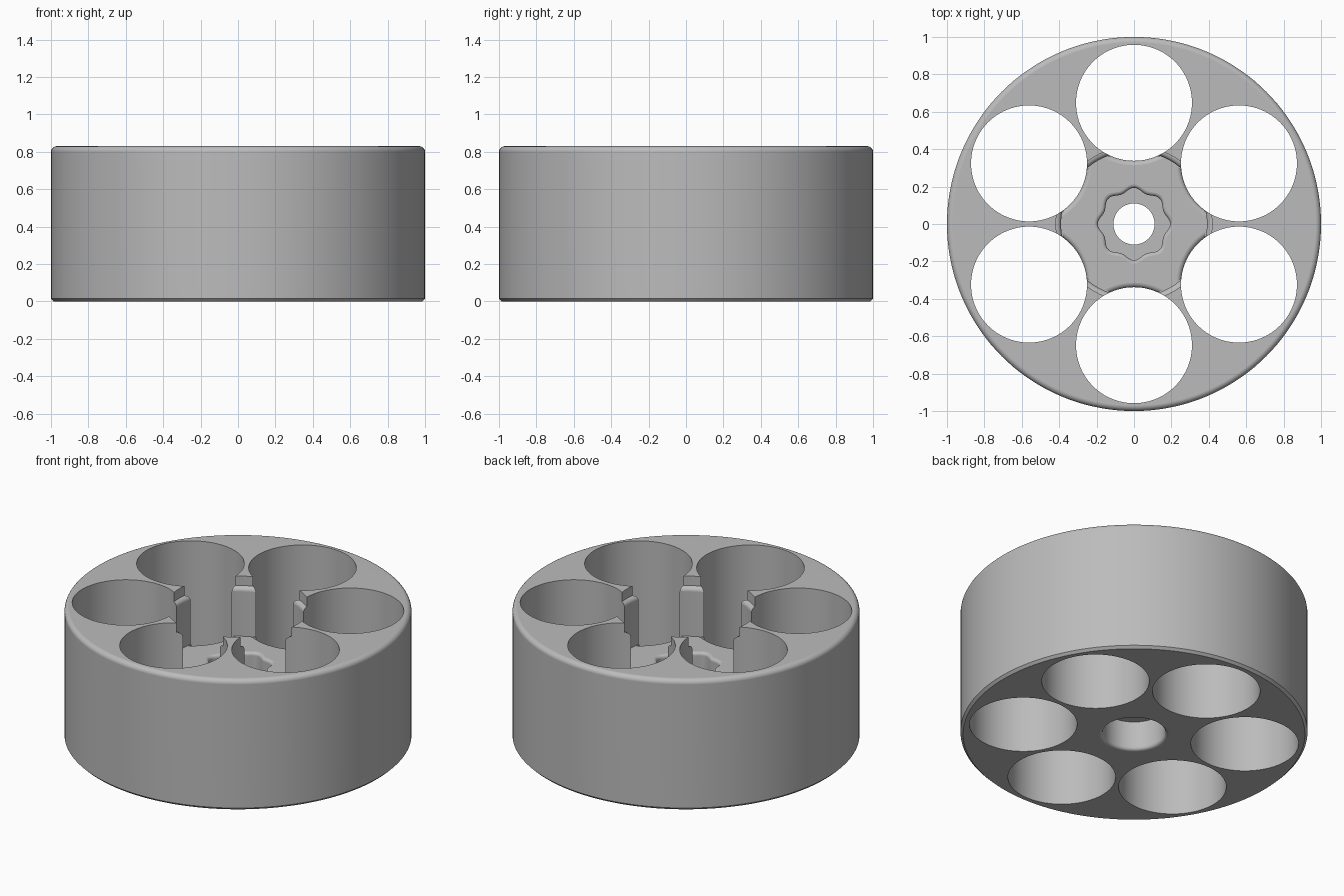
import bpy, bmesh, math
from math import cos, sin, pi, tau

if "Cube" in bpy.data.objects:
    bpy.data.objects.remove(bpy.data.objects["Cube"], do_unlink=True)

HEIGHT, FLOOR = 0.83, 0.46
CHAMBER_R, CHAMBER_RING = 0.31, 0.648
POCKET_R, LEDGE_R, LEDGE_Z = 0.39, 0.417, 0.77


def arc(cr, cz, rad, start, end, steps=5):
    """Points of an arc in the radius/height plane, angles in degrees."""
    angles = [math.radians(start + (end - start) * i / steps) for i in range(steps + 1)]
    return [(cr + rad * cos(a), cz + rad * sin(a)) for a in angles]


def turned(name, profile, segments=96, centre=(0, 0), wave=0.0, lobes=8):
    """Closed solid from a bottom-to-top profile, optionally with a lobed outline."""
    bm = bmesh.new()
    rings = []
    for r, z in profile:
        ring = []
        for i in range(segments):
            a = tau * i / segments
            rr = r + wave * cos(lobes * (a - pi / 2))
            ring.append(bm.verts.new((centre[0] + rr * cos(a), centre[1] + rr * sin(a), z)))
        rings.append(ring)
    for low, high in zip(rings, rings[1:]):
        for i in range(segments):
            j = (i + 1) % segments
            bm.faces.new((low[i], low[j], high[j], high[i]))
    bm.faces.new(rings[0][::-1])
    bm.faces.new(rings[-1])
    mesh = bpy.data.meshes.new(name)
    bm.to_mesh(mesh)
    bm.free()
    obj = bpy.data.objects.new(name, mesh)
    bpy.context.collection.objects.link(obj)
    return obj


def combine(target, cutter, operation="DIFFERENCE"):
    """Apply a boolean and discard the cutter."""
    mod = target.modifiers.new("cut", "BOOLEAN")
    mod.operation, mod.solver, mod.object = operation, "EXACT", cutter
    bpy.ops.object.select_all(action="DESELECT")
    bpy.context.view_layer.objects.active = target
    target.select_set(True)
    bpy.ops.object.modifier_apply(modifier=mod.name)
    bpy.data.objects.remove(cutter, do_unlink=True)


# Drum body: small bottom chamfer, rounded top rim
body = turned("drum_body", [(0.985, 0), (1, 0.015)] + arc(0.97, HEIGHT - 0.03, 0.03, 0, 90), 144)

# Central pocket with a rounded ledge on the webs
soft = LEDGE_R - POCKET_R
combine(body, turned("pocket_cutter", [(POCKET_R, FLOOR)]
        + arc(LEDGE_R, LEDGE_Z - soft, soft, 180, 90) + [(LEDGE_R, HEIGHT + 0.1)]))

# Six chambers, each with a rounded edge where it meets the pocket floor
fillet = 0.025
for k in range(6):
    a = pi / 6 + k * pi / 3
    c = (CHAMBER_RING * cos(a), CHAMBER_RING * sin(a))
    flare = turned("flare_cutter", [(CHAMBER_R - 0.01, FLOOR - 0.04)]
                   + arc(CHAMBER_R + fillet, FLOOR - fillet, fillet, 180, 92)
                   + [(CHAMBER_R + fillet, FLOOR + 0.02)], 96, c)
    limit = turned("flare_limit", [(POCKET_R - 0.005, 0.3), (POCKET_R - 0.005, 0.6)])
    combine(flare, limit, "INTERSECT")
    combine(body, flare)
    combine(body, turned("chamber_cutter", [(CHAMBER_R, -0.1), (CHAMBER_R, 1)], 96, c))

# Lobed recess in the pocket floor, with a softened rim
combine(body, turned("recess_cutter", [(0.182, FLOOR - 0.13)]
        + arc(0.202, FLOOR - 0.02, 0.02, 180, 92) + [(0.202, FLOOR + 0.05)], 96, wave=0.011))

# Spindle hole and the wider bore under it
combine(body, turned("spindle_cutter", [(0.11, -0.1), (0.11, 0.6)], 64))
combine(body, turned("bore_cutter", [(0.2, -0.1)] + arc(0.2, 0.02, 0.02, 268, 180)
                     + [(0.18, 0.185)], 64))

# Smooth shading with crisp edges, flat faces kept flat
bpy.ops.object.select_all(action="DESELECT")
body.select_set(True)
bpy.context.view_layer.objects.active = body
bpy.ops.object.shade_smooth_by_angle(angle=math.radians(30))
normals = body.modifiers.new("flat_faces", "WEIGHTED_NORMAL")
normals.keep_sharp = True

# Plain grey
grey = bpy.data.materials.new("plain_grey")
grey.use_nodes = True
colour = (0.5, 0.5, 0.5, 1)
grey.diffuse_color = colour
grey.node_tree.nodes["Principled BSDF"].inputs["Base Color"].default_value = colour
body.data.materials.clear()
body.data.materials.append(grey)
